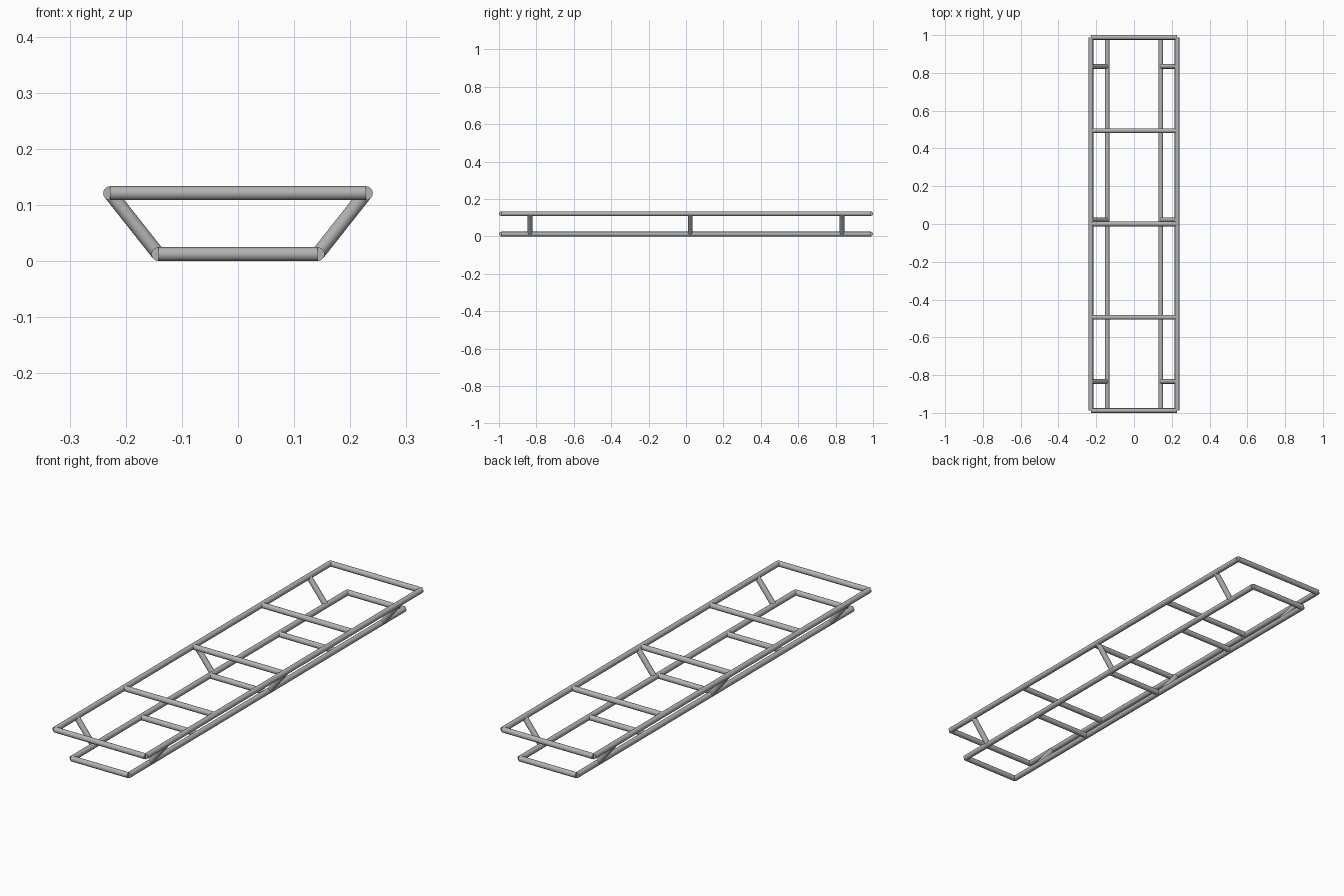
import bpy
from mathutils import Vector

cube = bpy.data.objects.get("Cube")
if cube:
    bpy.data.objects.remove(cube, do_unlink=True)

RADIUS = 0.0123
HALF_LENGTH = 1 - RADIUS
TOP_X, TOP_Z = 0.228, 0.121
LOW_X, LOW_Z = 0.142, RADIUS

steel = bpy.data.materials.new("grey steel")
steel.use_nodes = True
grey = (0.45, 0.45, 0.45, 1)
steel.diffuse_color = grey
steel.node_tree.nodes["Principled BSDF"].inputs["Base Color"].default_value = grey


def tube(name, start, end):
    """Straight round tube between two points."""
    start, end = Vector(start), Vector(end)
    axis = end - start
    bpy.ops.mesh.primitive_cylinder_add(
        vertices=20, radius=RADIUS, depth=axis.length,
        location=(start + end) / 2,
        rotation=axis.to_track_quat("Z", "Y").to_euler())
    obj = bpy.context.object
    obj.name = name
    obj.data.materials.append(steel)
    bpy.ops.object.shade_smooth_by_angle()


# Upper and lower ladder frames: two long rails and five cross bars each
for level, x, z in (("upper", TOP_X, TOP_Z), ("lower", LOW_X, LOW_Z)):
    for side, s in (("left", 1), ("right", -1)):
        tube(f"{level}_{side}_rail", (s * x, -HALF_LENGTH, z), (s * x, HALF_LENGTH, z))
    for i in range(5):
        y = HALF_LENGTH * (i / 2 - 1)
        tube(f"{level}_cross_bar_{i + 1}", (-x, y, z), (x, y, z))

# Sloping struts joining the two frames
for place, y in (("front", -0.834), ("middle", 0.022), ("back", 0.834)):
    for side, s in (("left", 1), ("right", -1)):
        tube(f"{place}_{side}_strut", (s * LOW_X, y, LOW_Z), (s * TOP_X, y, TOP_Z))
